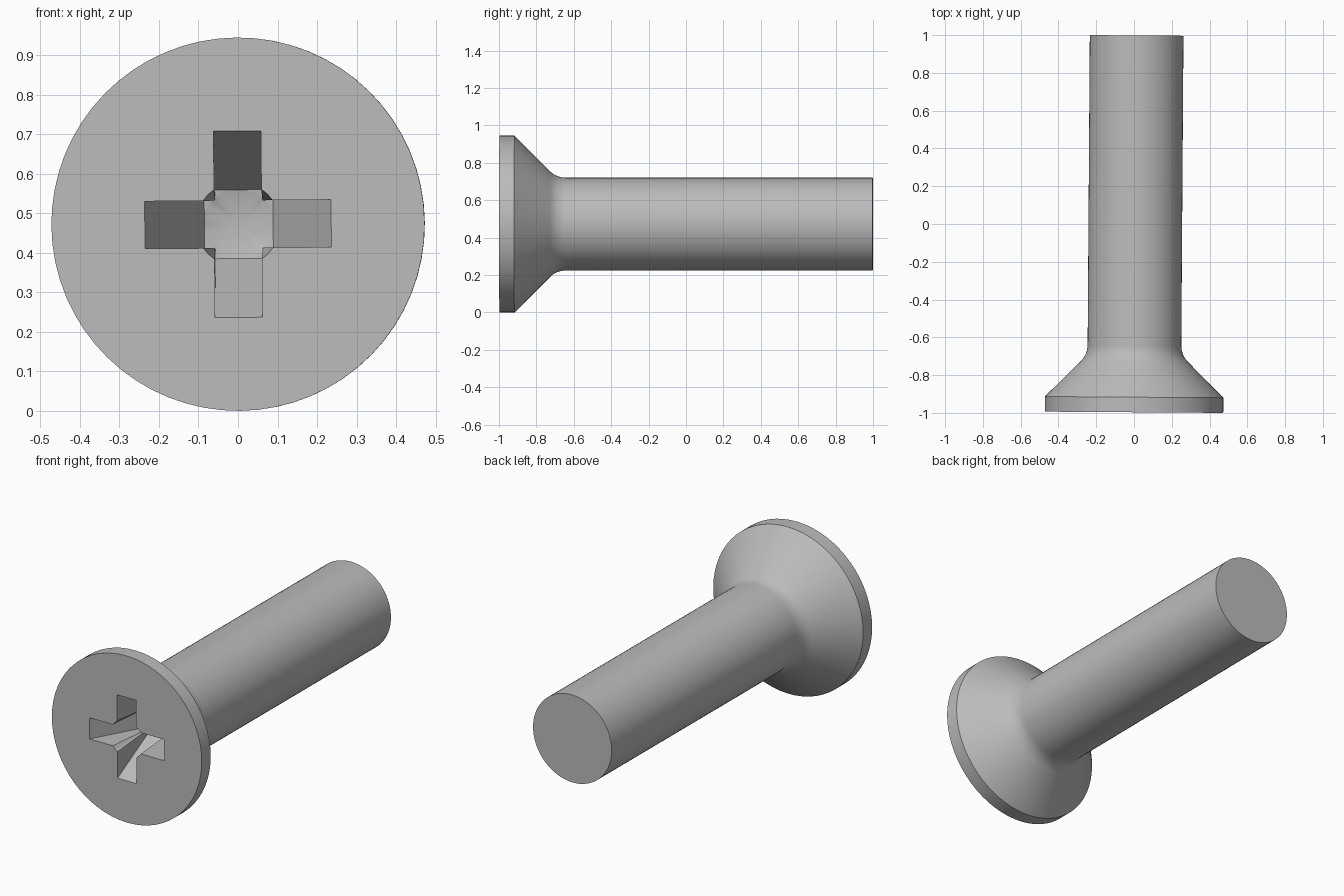
import bpy, bmesh, math
from mathutils import Matrix

old = bpy.data.objects.get("Cube")
if old:
    bpy.data.objects.remove(old, do_unlink=True)

HEAD_R, SHAFT_R, LENGTH = 0.4725, 0.248, 1.995
RECESS_DEPTH, ARM_HALF = 0.27, 0.06

steel = bpy.data.materials.new("plain_steel_grey")
steel.use_nodes = True
GREY = (0.5, 0.5, 0.5, 1)
steel.diffuse_color = GREY
steel.node_tree.nodes["Principled BSDF"].inputs["Base Color"].default_value = GREY


def make_object(name, bm):
    bmesh.ops.recalc_face_normals(bm, faces=bm.faces)
    mesh = bpy.data.meshes.new(name)
    bm.to_mesh(mesh)
    bm.free()
    mesh.materials.append(steel)
    ob = bpy.data.objects.new(name, mesh)
    bpy.context.collection.objects.link(ob)
    return ob


def lathe(name, profile, sides):
    """Turn (radius, y) points around the y axis, with capped ends."""
    bm = bmesh.new()
    rings = []
    for r, y in profile:
        if r == 0:
            rings.append([bm.verts.new((0, y, 0))] * sides)
        else:
            angles = [math.tau * i / sides for i in range(sides)]
            rings.append([bm.verts.new((r * math.cos(a), y, r * math.sin(a))) for a in angles])
    for a, b in zip(rings, rings[1:]):
        for i in range(sides):
            j = (i + 1) % sides
            bm.faces.new(list(dict.fromkeys((a[i], a[j], b[j], b[i]))))
    for ring in (rings[0], rings[-1]):
        if ring[0] is not ring[1]:
            bm.faces.new(ring)
    return make_object(name, bm)


def wing(name, angle):
    """Tapered slot cutter, narrowing with depth."""
    bm = bmesh.new()
    slope = (0.236 - 0.087) / RECESS_DEPTH
    front, back = -0.02, RECESS_DEPTH
    outline = [(s * (0.236 - slope * y), y) for s, y in
               ((-1, front), (1, front), (1, back), (-1, back))]
    face = bm.faces.new([bm.verts.new((x, y, -ARM_HALF)) for x, y in outline])
    side = bmesh.ops.extrude_face_region(bm, geom=[face])["geom"]
    bmesh.ops.translate(bm, vec=(0, 0, 2 * ARM_HALF),
                        verts=[v for v in side if isinstance(v, bmesh.types.BMVert)])
    bm.transform(Matrix.Rotation(angle, 4, "Y"))
    return make_object(name, bm)


# Screw body: flat rim, 45 degree countersink, fillet, plain shaft
rim = 0.08
corner_y = rim + HEAD_R - SHAFT_R
tangent = 0.05
fillet_r = tangent / math.tan(math.pi / 8)
profile = [(0, 0), (HEAD_R, 0), (HEAD_R, rim)]
for i in range(7):
    a = math.pi / 4 * (1 - i / 6)
    profile.append((SHAFT_R + fillet_r * (1 - math.cos(a)),
                    corner_y + tangent - fillet_r * math.sin(a)))
profile += [(SHAFT_R, LENGTH), (0, LENGTH)]
screw = lathe("countersunk_screw", profile, 64)

# Cross recess: two tapered slots and a round core with a pointed floor
core = [(0, -0.02), (0.108, -0.02), (0.087, RECESS_DEPTH), (0, RECESS_DEPTH + 0.04)]
cutters = [lathe("recess_core", core, 32),
           wing("recess_slot_across", 0), wing("recess_slot_upright", math.pi / 2)]
for cutter in cutters:
    cutter.hide_render = True
    mod = screw.modifiers.new("cut_" + cutter.name, "BOOLEAN")
    mod.operation, mod.solver, mod.object = "DIFFERENCE", "EXACT", cutter
graph = bpy.context.evaluated_depsgraph_get()
cut_mesh = bpy.data.meshes.new_from_object(screw.evaluated_get(graph))
screw.modifiers.clear()
screw.data = cut_mesh
for cutter in cutters:
    bpy.data.objects.remove(cutter, do_unlink=True)
cut_mesh.materials.clear()
cut_mesh.materials.append(steel)

# Place it lying down, with a very slight turn
cut_mesh.transform(Matrix.Translation((0, -0.9967, HEAD_R))
                   @ Matrix.Rotation(-0.007, 4, "Z") @ Matrix.Rotation(-0.009, 4, "Y"))

bpy.ops.object.select_all(action="DESELECT")
screw.select_set(True)
bpy.context.view_layer.objects.active = screw
bpy.ops.object.shade_smooth_by_angle(angle=math.radians(30))
